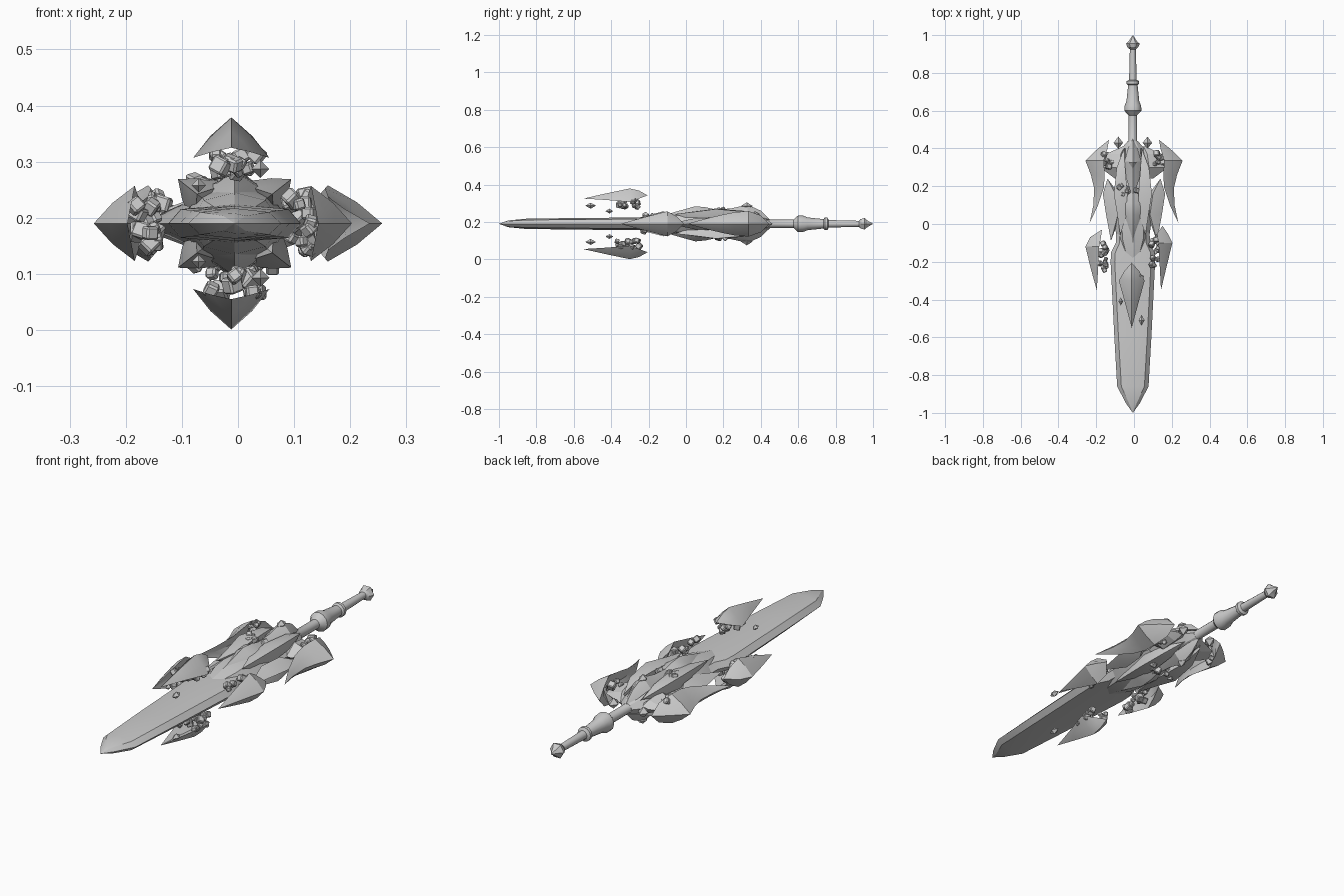
import bpy, bmesh, math, random
from mathutils import Vector, Matrix, Euler

if "Cube" in bpy.data.objects:
    bpy.data.objects.remove(bpy.data.objects["Cube"])

random.seed(4)
ZC = 0.19          # height of the sword axis
XC = -0.006        # sideways offset of the sword axis
grey = bpy.data.materials.new("steel_grey")
grey.diffuse_color = (0.6, 0.6, 0.6, 1)
grey.use_nodes = True
grey.node_tree.nodes["Principled BSDF"].inputs["Base Color"].default_value = grey.diffuse_color


def finish(name, bm, smooth=30):
    bmesh.ops.remove_doubles(bm, verts=bm.verts, dist=0.0004)
    bmesh.ops.recalc_face_normals(bm, faces=bm.faces)
    me = bpy.data.meshes.new(name)
    bm.to_mesh(me)
    bm.free()
    me.materials.append(grey)
    ob = bpy.data.objects.new(name, me)
    bpy.context.collection.objects.link(ob)
    bpy.ops.object.select_all(action='DESELECT')
    bpy.context.view_layer.objects.active = ob
    ob.select_set(True)
    if smooth:
        bpy.ops.object.shade_smooth_by_angle(angle=math.radians(smooth))
    return ob


def loft(name, rings, smooth=30):
    """Skin a list of equal-length point rings and close both ends."""
    bm = bmesh.new()
    vs = [[bm.verts.new(p) for p in r] for r in rings]
    n = len(rings[0])
    for a, b in zip(vs, vs[1:]):
        for i in range(n):
            j = (i + 1) % n
            bm.faces.new((a[i], a[j], b[j], b[i]))
    bm.faces.new(vs[0])
    bm.faces.new(vs[-1])
    return finish(name, bm, smooth)


def shell(name, angle, stations, cx=XC):
    """Ridged armour leaf; station = y, half width, rim, ridge, inner distance from axis."""
    a = math.radians(angle)
    out = Vector((math.cos(a), 0, math.sin(a)))
    side = Vector((-math.sin(a), 0, math.cos(a)))
    rings = []
    for y, w, rim, ridge, inner in stations:
        mid = rim + (ridge - rim) * 0.54
        prof = [(-w, rim), (-w * 0.55, mid), (0, ridge), (w * 0.55, mid), (w, rim), (0, inner)]
        rings.append([Vector((cx, y, ZC)) + side * s + out * h for s, h in prof])
    return loft(name, rings, 25)


def crystal(name, loc, size, stretch=1.5):
    """Small double pyramid, long along y."""
    bm = bmesh.new()
    bmesh.ops.create_icosphere(bm, subdivisions=1, radius=1)
    bm.clear()
    bmesh.ops.create_cone(bm, cap_ends=False, segments=4, radius1=1, radius2=0, depth=1)
    bmesh.ops.translate(bm, verts=bm.verts, vec=(0, 0, 0.5))
    dup = bmesh.ops.duplicate(bm, geom=bm.verts[:] + bm.edges[:] + bm.faces[:])["geom"]
    for v in [g for g in dup if isinstance(g, bmesh.types.BMVert)]:
        v.co.z *= -1
    bmesh.ops.scale(bm, verts=bm.verts, vec=(size, size, size * stretch))
    bmesh.ops.rotate(bm, verts=bm.verts, matrix=Matrix.Rotation(math.pi / 2, 3, 'X'))
    bmesh.ops.translate(bm, verts=bm.verts, vec=loc)
    finish(name, bm, 0)


def cluster(name, center, spread, count, size):
    """Heap of small bevelled stones."""
    bm = bmesh.new()
    for _ in range(count):
        p = Vector([c + random.uniform(-1, 1) * s for c, s in zip(center, spread)])
        rot = Euler([random.uniform(0, 3) for _ in range(3)]).to_matrix().to_4x4()
        m = Matrix.Translation(p) @ rot
        bmesh.ops.create_cube(bm, size=size * random.uniform(0.75, 1.25), matrix=m)
    bmesh.ops.bevel(bm, geom=bm.edges[:], offset=size * 0.15, segments=1, affect='EDGES')
    finish(name, bm)


def flat_section(y, w, t, bevel):
    """Eight-sided blade section."""
    e = max(w - bevel, 0)
    prof = [(w, 0), (e, t * 0.75), (0, t), (-e, t * 0.75),
            (-w, 0), (-e, -t * 0.75), (0, -t), (e, -t * 0.75)]
    return [(XC + x, y, ZC + z) for x, z in prof]


# Blade
loft("blade", [flat_section(*s) for s in [
    (-1.0, 0, 0, 0), (-0.95, 0.036, 0.018, 0.016), (-0.86, 0.083, 0.027, 0.022),
    (-0.6, 0.098, 0.031, 0.022), (-0.2, 0.118, 0.034, 0.022), (-0.15, 0.115, 0.034, 0.022),
    (-0.1, 0.09, 0.035, 0.02), (0.2, 0.085, 0.035, 0.02)]], 20)

# Guard core
loft("guard_core", [flat_section(*s) for s in [
    (-0.18, 0.05, 0.034, 0.02), (-0.08, 0.085, 0.055, 0.03), (0.06, 0.105, 0.07, 0.045),
    (0.2, 0.085, 0.055, 0.04), (0.32, 0.1, 0.06, 0.05), (0.4, 0.06, 0.04, 0.03),
    (0.44, 0.026, 0.024, 0.012)]], 25)

# Handle and pommel, turned around the long axis
SEG = 12
handle = [(0.4, 0.024), (0.415, 0.03), (0.43, 0.022), (0.575, 0.022), (0.585, 0.032),
          (0.60, 0.045), (0.625, 0.044), (0.65, 0.034), (0.735, 0.025), (0.742, 0.033),
          (0.756, 0.033), (0.763, 0.02), (0.925, 0.016), (0.932, 0.025)]
loft("handle", [[(XC + r * math.cos(i * math.tau / SEG), y, ZC + r * math.sin(i * math.tau / SEG))
                 for i in range(SEG)] for y, r in handle], 40)
loft("pommel", [[(XC + r * math.cos(i * math.tau / 6), y, ZC + r * math.sin(i * math.tau / 6))
                 for i in range(6)] for y, r in
                [(0.925, 0.014), (0.938, 0.03), (0.955, 0.036), (0.968, 0.022), (1.0, 0)]], 0)

# Floating shards above and below the blade
for tag, ang, sgn in (("upper", 90, 1), ("lower", 270, -1)):
    shell(tag + "_shard", ang, [
        (-0.55, 0, 0.135, 0.135, 0.135), (-0.42, 0.035, 0.127, 0.164, 0.14),
        (-0.30, 0.068, 0.117, 0.189, 0.15), (-0.25, 0.04, 0.135, 0.177, 0.15),
        (-0.205, 0, 0.152, 0.152, 0.152)], cx=-0.012)
    cluster(tag + "_stones", (-0.008, -0.31, ZC + sgn * 0.106), (0.045, 0.06, 0.018), 15, 0.024)
    crystal(tag + "_front_crystal", (0.04, -0.51, ZC + sgn * 0.097), 0.016, 1.8)
    crystal(tag + "_rear_crystal", (-0.07, -0.41, ZC + sgn * 0.068), 0.013, 1.6)

# Floating shards beside the blade
side_shards = (("left", 180, -1, 0.0, -0.02), ("right", 0, 1, -0.054, 0.0))
for tag, ang, sgn, shift, dy in side_shards:
    shell(tag + "_shard", ang, [
        (-0.35, 0, 0.197, 0.197, 0.197), (-0.22 + dy, 0.036, 0.19, 0.228, 0.2),
        (-0.10 + dy, 0.067, 0.184, 0.257, 0.205), (-0.05 + dy, 0.04, 0.175, 0.232, 0.19),
        (-0.01 + dy, 0, 0.17 if sgn < 0 else 0.205, 0.17 if sgn < 0 else 0.205,
         0.17 if sgn < 0 else 0.205)], cx=sgn * shift)
    cluster(tag + "_stones", (sgn * (0.165 + shift), -0.15 + dy, ZC),
            (0.02, 0.075, 0.045), 17, 0.024)

# Paired wings, side prongs and loose stones of the guard
for tag, ang, sgn in (("left", 180, -1), ("right", 0, 1)):
    shell(tag + "_wing", ang, [
        (0.445, 0, 0.133, 0.133, 0.133), (0.40, 0.045, 0.14, 0.19, 0.14),
        (0.335, 0.068, 0.16, 0.257, 0.19), (0.26, 0.062, 0.155, 0.228, 0.18),
        (0.19, 0.048, 0.16, 0.211, 0.18), (0.1, 0.026, 0.19, 0.215, 0.195),
        (0.005, 0, 0.235, 0.235, 0.235)], cx=0)
    shell(tag + "_wing_root", ang, [
        (0.41, 0, 0.05, 0.06, 0.03), (0.37, 0.03, 0.07, 0.15, 0.03),
        (0.30, 0.045, 0.08, 0.18, 0.03), (0.24, 0, 0.08, 0.1, 0.03)], cx=0)
    shell(tag + "_prong", ang, [
        (0.24, 0, 0.14, 0.14, 0.14), (0.16, 0.034, 0.10, 0.165, 0.08),
        (0.05, 0.03, 0.085, 0.148, 0.07), (-0.09, 0, 0.122, 0.122, 0.122)], cx=0)
    cluster(tag + "_guard_stones", (sgn * 0.135, 0.34, ZC), (0.025, 0.035, 0.05), 9, 0.026)
    crystal(tag + "_collar_crystal", (XC + sgn * 0.077, 0.43, ZC), 0.025, 1.3)

# Layered plates on the upper and lower guard
for tag, ang, sgn in (("upper", 90, 1), ("lower", 270, -1)):
    shell(tag + "_spear_plate", ang, [
        (0.20, 0.025, 0.05, 0.066, 0.03), (0.11, 0.072, 0.05, 0.088, 0.03),
        (0.05, 0.058, 0.045, 0.094, 0.03), (-0.05, 0.026, 0.035, 0.066, 0.03),
        (-0.15, 0, 0.036, 0.036, 0.036)])
    shell(tag + "_rear_crest", ang, [
        (0.45, 0, 0.022, 0.022, 0.02), (0.40, 0.025, 0.035, 0.07, 0.03),
        (0.33, 0.045, 0.06, 0.102, 0.04), (0.24, 0.035, 0.055, 0.082, 0.04),
        (0.14, 0, 0.075, 0.075, 0.075)])
    crystal(tag + "_crest_crystal", (XC, 0.325, ZC + sgn * 0.095), 0.02, 1.6)
    cluster(tag + "_plate_stones", (XC, 0.17, ZC + sgn * 0.066), (0.08, 0.04, 0.012), 10, 0.024)

# Diagonal horn plates between the wings and the crests
for tag, ang in (("upper_right", 38), ("upper_left", 142), ("lower_left", 218), ("lower_right", 322)):
    shell(tag + "_horn_plate", ang, [
        (0.40, 0, 0.06, 0.06, 0.05), (0.30, 0.03, 0.075, 0.108, 0.06),
        (0.16, 0.042, 0.07, 0.128, 0.06), (0.05, 0.03, 0.065, 0.105, 0.055),
        (-0.06, 0, 0.085, 0.085, 0.085)])
